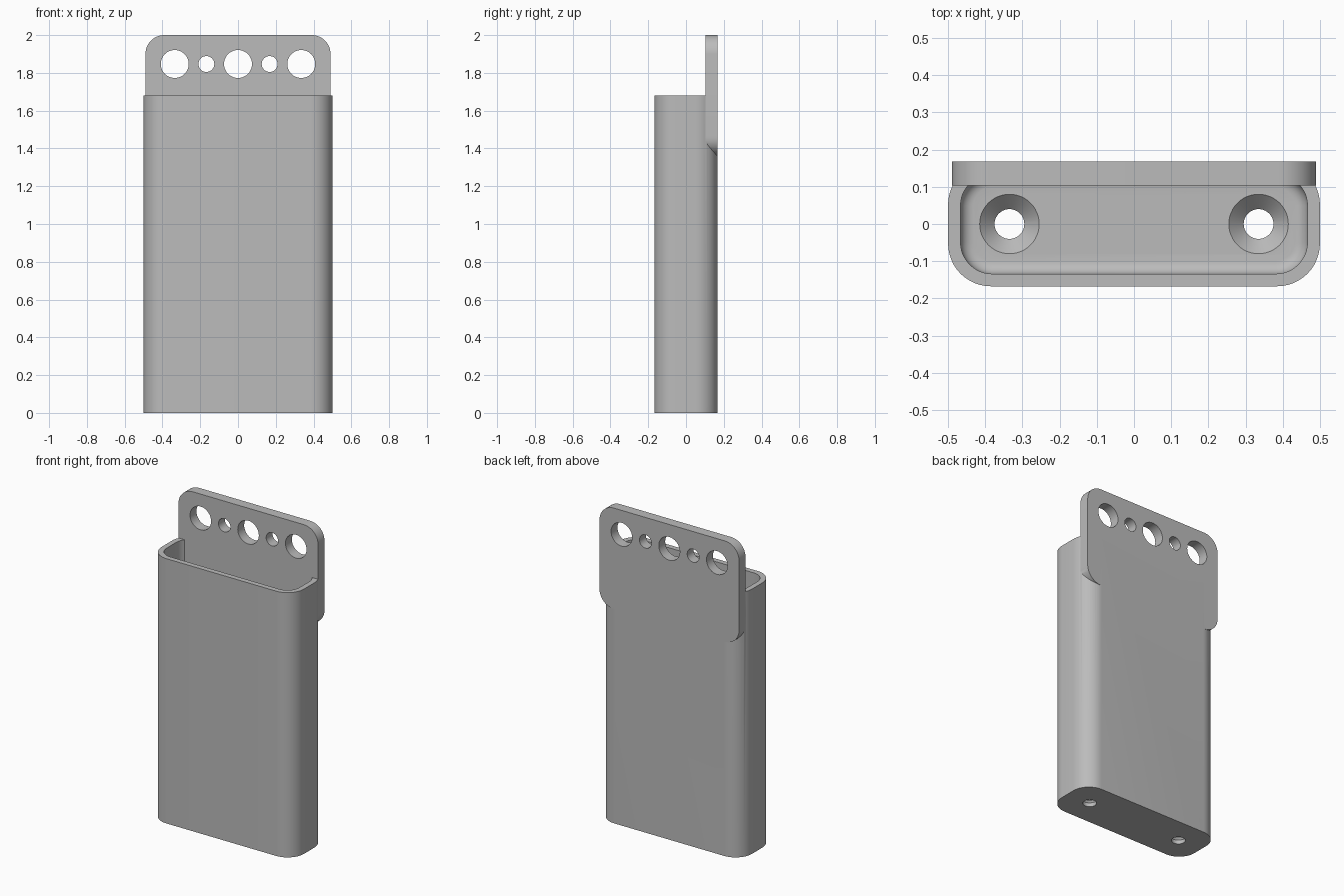
import bpy, bmesh, math
from mathutils import Vector, Matrix

default = bpy.data.objects.get("Cube")
if default:
    bpy.data.objects.remove(default, do_unlink=True)

grey = bpy.data.materials.new("plain grey")
grey.use_nodes = True
grey.diffuse_color = (0.5, 0.5, 0.5, 1)
grey.node_tree.nodes["Principled BSDF"].inputs["Base Color"].default_value = (0.5, 0.5, 0.5, 1)

WIDTH, DEPTH, WALL = 0.5, 0.1675, 0.0335    # half width, half depth, wall
BODY_TOP, FLOOR, FILLET = 1.68, 0.065, 0.035


def rounded_rect(hx, hy, r, z, steps=12):
    """Ring of points round a rectangle with rounded corners."""
    ring = []
    for i, (sx, sy) in enumerate([(1, 1), (-1, 1), (-1, -1), (1, -1)]):
        for k in range(steps + 1):
            a = (i + k / steps) * math.pi / 2
            ring.append(Vector((sx * (hx - r) + r * math.cos(a),
                                sy * (hy - r) + r * math.sin(a), z)))
    return ring


def circle(r, z, n=48):
    return [Vector((r * math.cos(t * math.tau / n), r * math.sin(t * math.tau / n), z))
            for t in range(n)]


def loft(name, rings, matrix=Matrix()):
    """Closed solid through a stack of rings."""
    bm = bmesh.new()
    rows = [[bm.verts.new(matrix @ p) for p in ring] for ring in rings]
    n = len(rows[0])
    for a, b in zip(rows, rows[1:]):
        for i in range(n):
            j = (i + 1) % n
            bm.faces.new((a[i], a[j], b[j], b[i]))
    bm.faces.new(rows[0][::-1])
    bm.faces.new(rows[-1])
    bmesh.ops.recalc_face_normals(bm, faces=bm.faces)
    mesh = bpy.data.meshes.new(name)
    bm.to_mesh(mesh)
    bm.free()
    mesh.materials.append(grey)
    obj = bpy.data.objects.new(name, mesh)
    bpy.context.collection.objects.link(obj)
    return obj


def combine(target, tool, operation):
    """Apply a boolean and discard the tool."""
    tool.hide_render = True
    mod = target.modifiers.new(tool.name, 'BOOLEAN')
    mod.object, mod.operation, mod.solver = tool, operation, 'EXACT'
    bpy.context.view_layer.objects.active = target
    bpy.ops.object.modifier_apply(modifier=mod.name)
    bpy.data.objects.remove(tool, do_unlink=True)


# Tall open holder
holder = loft("wall_holder", [rounded_rect(WIDTH, DEPTH, 0.115, z) for z in (0, BODY_TOP)])

# Cavity with a filleted floor
rings = []
for k in range(7):
    a = k / 6 * math.pi / 2
    inset = FILLET * (1 - math.sin(a))
    rings.append(rounded_rect(WIDTH - WALL - inset, DEPTH - WALL - inset,
                              0.085 - inset, FLOOR + FILLET * (1 - math.cos(a))))
rings.append(rounded_rect(WIDTH - WALL, DEPTH - WALL, 0.085, BODY_TOP + 0.1))
combine(holder, loft("cavity_cutter", rings), 'DIFFERENCE')

# Rounded back plate standing above the rim
upright = Matrix.Translation((0, 0, 1.68)) @ Matrix.Rotation(math.pi / 2, 4, 'X')
plate = loft("back_plate", [rounded_rect(0.49, 0.32, 0.1, d) for d in (-DEPTH, -0.103)], upright)
combine(holder, plate, 'UNION')

# Row of mounting holes in the plate
for x, r in ((-0.335, 0.074), (-0.1675, 0.042), (0, 0.074), (0.1675, 0.042), (0.335, 0.074)):
    move = Matrix.Translation((x, 0, 0.167)) @ upright
    combine(holder, loft("mount_hole_cutter", [circle(r, d) for d in (-0.3, 0)], move), 'DIFFERENCE')

# Countersunk holes through the floor
for x in (-0.335, 0.335):
    profile = ((0.04, -0.05), (0.04, FLOOR - 0.04), (0.08, FLOOR), (0.08, FLOOR + 0.02))
    cutter = loft("floor_hole_cutter", [circle(r, z) for r, z in profile],
                  Matrix.Translation((x, 0, 0)))
    combine(holder, cutter, 'DIFFERENCE')

# Smooth curves, crisp edges
bpy.ops.object.select_all(action='DESELECT')
holder.select_set(True)
bpy.context.view_layer.objects.active = holder
bpy.ops.object.shade_smooth_by_angle(angle=math.radians(30))
